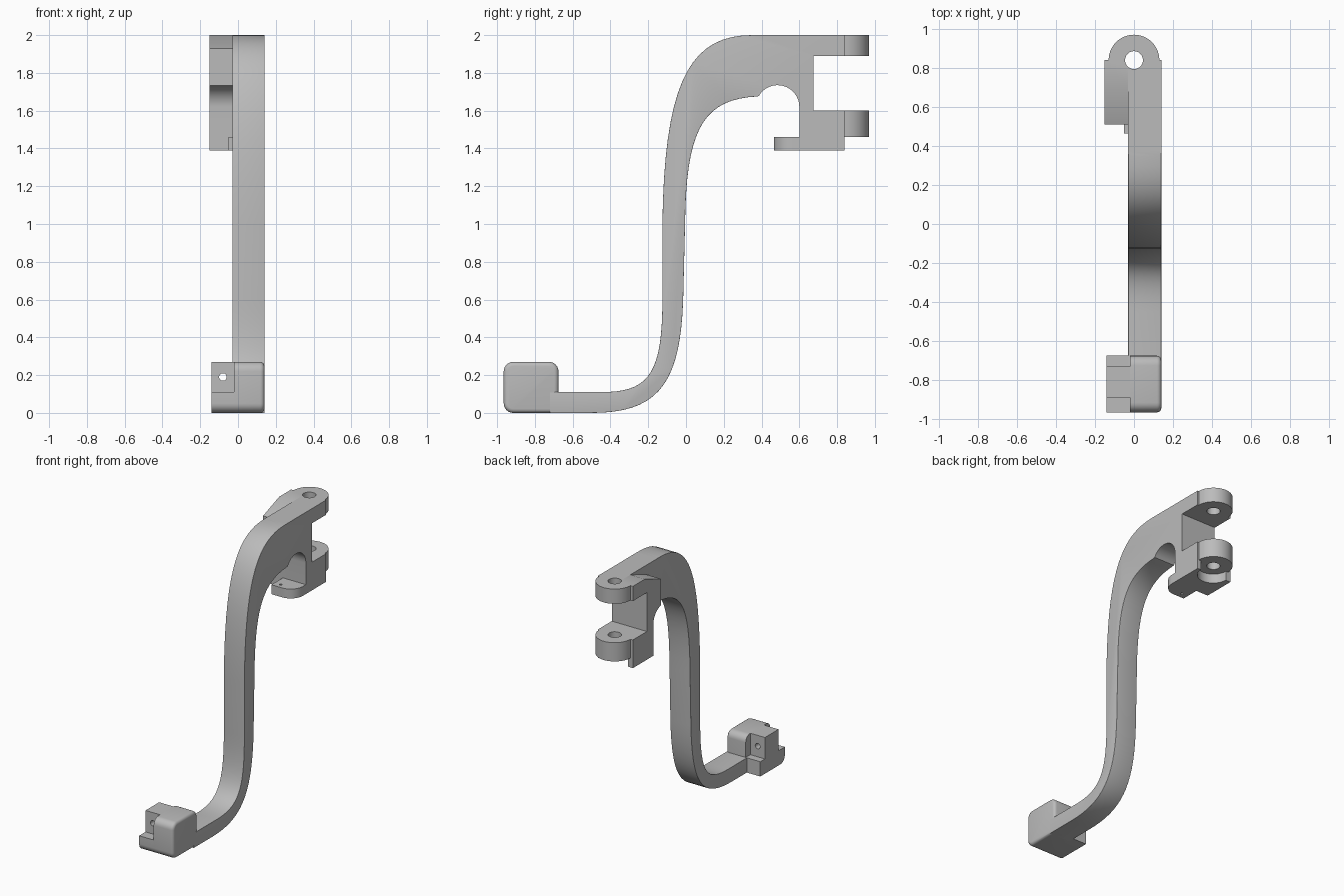
import bpy, bmesh
from math import cos, sin, radians
from mathutils import Vector
from mathutils.geometry import interpolate_bezier

cube = bpy.data.objects.get("Cube")
if cube:
    bpy.data.objects.remove(cube, do_unlink=True)

grey = bpy.data.materials.new("light grey")
grey.use_nodes = True
colour = (0.5, 0.5, 0.5, 1)
grey.diffuse_color = colour
grey.node_tree.nodes["Principled BSDF"].inputs["Base Color"].default_value = colour


def arc(cx, cy, r, start, end, steps=16):
    angles = [radians(start + (end - start) * i / steps) for i in range(steps + 1)]
    return [(cx + r * cos(a), cy + r * sin(a)) for a in angles]


def curve(*controls, steps=18):
    return [tuple(p) for p in interpolate_bezier(*[Vector(c) for c in controls], steps)]


def prism(name, outline, axis, low, high, bevel=0, rule=None):
    """Extrude an outline along an axis and round the rim edges chosen by a rule."""
    place = {"x": lambda u, v, w: (w, u, v),
             "y": lambda u, v, w: (u, w, v),
             "z": lambda u, v, w: (u, v, w)}[axis]
    bm = bmesh.new()
    base = bm.faces.new([bm.verts.new(place(u, v, low)) for u, v in outline])
    grown = bmesh.ops.extrude_face_region(bm, geom=[base])["geom"]
    moved = [g for g in grown if isinstance(g, bmesh.types.BMVert)]
    bmesh.ops.translate(bm, verts=moved, vec=place(0, 0, high - low))
    bmesh.ops.recalc_face_normals(bm, faces=bm.faces)
    if bevel:
        rim = [e for e in bm.edges
               if abs(e.verts[0].co.x - e.verts[1].co.x) < 1e-5
               and rule((e.verts[0].co + e.verts[1].co) / 2)]
        bmesh.ops.bevel(bm, geom=rim, offset=bevel, segments=4, profile=0.5,
                        affect="EDGES", clamp_overlap=True)
    mesh = bpy.data.meshes.new(name)
    bm.to_mesh(mesh)
    bm.free()
    mesh.materials.append(grey)
    ob = bpy.data.objects.new(name, mesh)
    bpy.context.collection.objects.link(ob)
    return ob


def box(name, x, y, z):
    outline = [(y[0], z[0]), (y[1], z[0]), (y[1], z[1]), (y[0], z[1])]
    return prism(name, outline, "x", *x)


def cut(ob, *cutters):
    for cutter in cutters:
        mod = ob.modifiers.new("cut", "BOOLEAN")
        mod.operation = "DIFFERENCE"
        mod.solver = "EXACT"
        mod.object = cutter
    bpy.context.view_layer.update()
    graph = bpy.context.evaluated_depsgraph_get()
    mesh = bpy.data.meshes.new_from_object(ob.evaluated_get(graph))
    ob.modifiers.clear()
    ob.data = mesh


# Shared hinge dimensions
PIN = 0.84
TOP, BOTTOM = 2.0, 1.39
UPPER, LOWER = (1.89, TOP), (1.46, 1.6)
LEFT, SPLIT, RIGHT = -0.15, -0.03, 0.14
fork = [(PIN, TOP), (PIN, UPPER[0]), (0.675, UPPER[0]), (0.675, LOWER[1]),
        (PIN, LOWER[1]), (PIN, BOTTOM), (0.6, BOTTOM)]

# Curved arm continuing into the hinge fork
front_edge = (curve((-0.45, 0.11), (-0.2, 0.11), (-0.125, 0.2), (-0.125, 0.6))
              + curve((-0.125, 1), (-0.115, 1.75), (0.02, TOP), (0.35, TOP)))
back_edge = (curve((0.375, 1.675), (0.09, 1.66), (0, 1.5), (-0.005, 1))
             + curve((-0.015, 0.6), (-0.03, 0.15), (-0.15, 0), (-0.5, 0)))
outline = ([(-0.72, 0), (-0.72, 0.11)] + front_edge + fork
           + arc(0.485, 1.62, 0.115, 0, 150) + back_edge)
arm = prism("curved_arm", outline, "x", SPLIT, RIGHT, 0.022,
            lambda c: -0.71 < c.y < 0.37)

# Side block beside the fork, with a sloped top
side = prism("hinge_side_block",
             [(0.51, 1.93), (0.7, TOP)] + fork + arc(0.485, 1.62, 0.115, 0, 77),
             "x", LEFT, SPLIT)

# Rounded hinge tabs
tabs = [prism(name, arc(0, PIN, 0.13, 0, 180, 28), "z", *heights)
        for name, heights in (("upper_hinge_tab", UPPER), ("lower_hinge_tab", LOWER))]

# Tongue under the fork, with one rounded corner
tongue = prism("lower_tongue",
               [(RIGHT, 0.6), (-0.05, 0.6), (-0.05, 0.465)]
               + arc(0.04, 0.565, 0.1, -90, 0), "z", BOTTOM, LOWER[0])

# Pin hole, clearance pocket and small tongue hole
pin = prism("pin_cutter", arc(0, PIN, 0.046, 0, 345, 23), "z", 1.3, 2.1)
pocket = prism("pocket_cutter", arc(0, PIN, 0.11, 0, 350, 35), "z", 1.3, LOWER[0])
small = prism("small_cutter", arc(0, 0.505, 0.01, 0, 330, 11), "z", 1.3, 1.5)
cut(arm, pin, pocket)
cut(side, pin, pocket)
for tab in tabs:
    cut(tab, pin)
cut(tongue, small)

# Foot block, rounded on its outer side
FRONT, BACK, HEIGHT, STEP = -0.965, -0.675, 0.27, 0.11
r = 0.05
foot = prism("foot_block",
             [(BACK, 0), *arc(BACK - r, HEIGHT - r, r, 0, 90, 6),
              *arc(FRONT + r, HEIGHT - r, r, 90, 180, 6),
              *arc(FRONT + r, r, r, 180, 270, 6)],
             "x", -0.02, RIGHT, 0.022, lambda c: c.x > 0.1)

# Foot ledge and the drilled lug standing on it
ledge = prism("foot_ledge",
              [(BACK, 0), (BACK, STEP), (FRONT, STEP),
               *arc(FRONT + r, r, r, 180, 270, 6)], "x", -0.14, -0.02)
lug = box("foot_lug", (-0.14, -0.02), (-0.89, -0.73), (STEP, HEIGHT))
bolt = prism("bolt_cutter", arc(-0.08, 0.19, 0.02, 0, 340, 17), "y", -1, -0.6)
cut(lug, bolt)

for cutter in (pin, pocket, small, bolt):
    bpy.data.objects.remove(cutter, do_unlink=True)

# Smooth the curves and keep the corners crisp
bpy.ops.object.select_all(action="DESELECT")
parts = [arm, side, *tabs, tongue, foot, ledge, lug]
for part in parts:
    part.select_set(True)
bpy.context.view_layer.objects.active = arm
bpy.ops.object.shade_smooth_by_angle(angle=radians(30))
